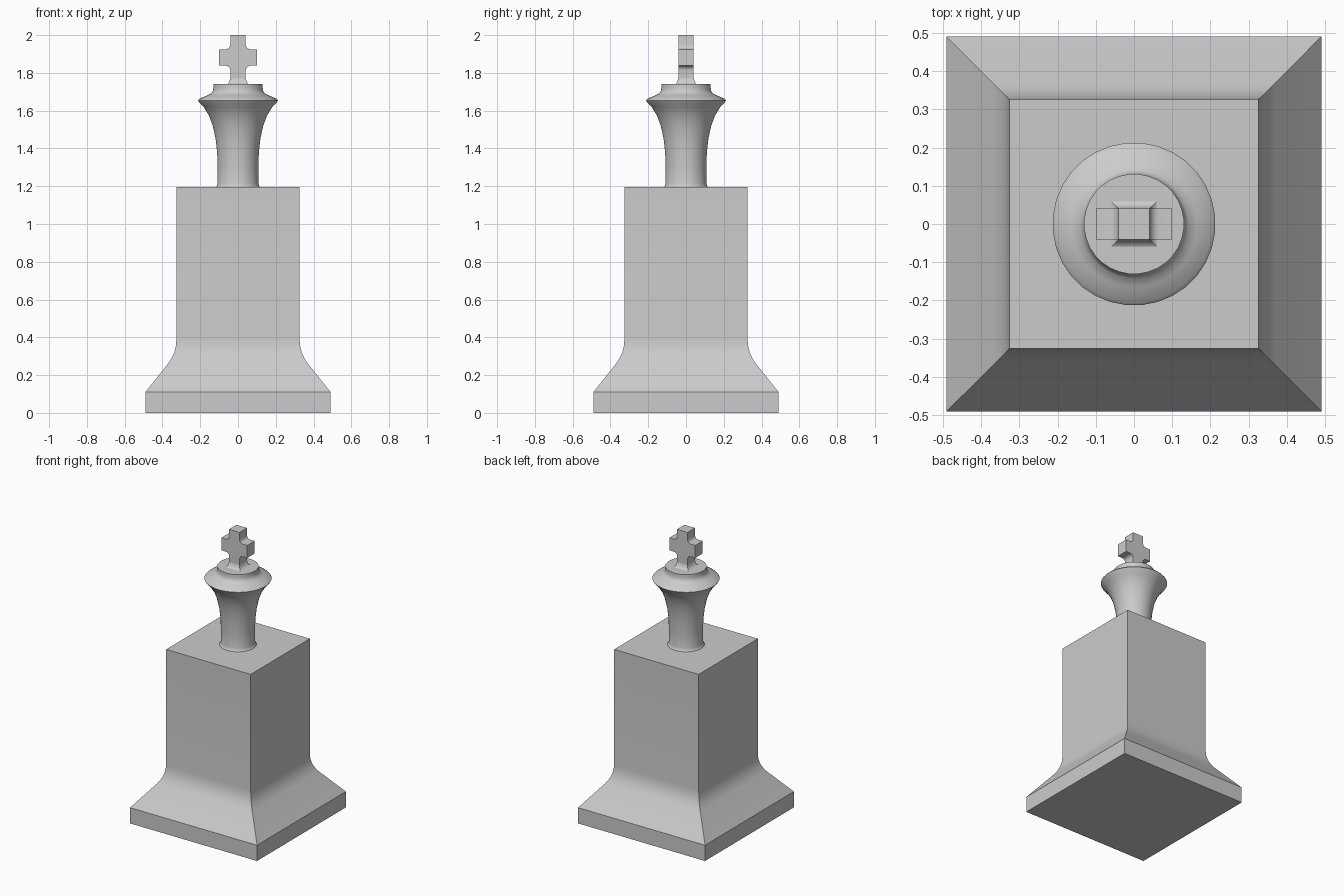
import bpy, bmesh, math

cube = bpy.data.objects.get("Cube")
if cube:
    bpy.data.objects.remove(cube, do_unlink=True)

stone = bpy.data.materials.new("light grey stone")
stone.use_nodes = True
GREY = (0.6, 0.6, 0.6, 1)
stone.diffuse_color = GREY
stone.node_tree.nodes["Principled BSDF"].inputs["Base Color"].default_value = GREY


def finish(name, bm, angle=35):
    """Turn a bmesh into a shaded object with the stone material."""
    bmesh.ops.recalc_face_normals(bm, faces=bm.faces)
    mesh = bpy.data.meshes.new(name)
    bm.to_mesh(mesh)
    bm.free()
    mesh.materials.append(stone)
    obj = bpy.data.objects.new(name, mesh)
    bpy.context.collection.objects.link(obj)
    bpy.ops.object.select_all(action='DESELECT')
    obj.select_set(True)
    bpy.context.view_layer.objects.active = obj
    bpy.ops.object.shade_smooth_by_angle(angle=math.radians(angle))
    return obj


def loft(name, profile, sides):
    """Stack regular rings along z; four sides gives squares by half width."""
    bm = bmesh.new()
    grow = math.sqrt(2) if sides == 4 else 1
    rings = []
    for r, z in profile:
        turns = [2 * math.pi * (i + 0.5) / sides for i in range(sides)]
        rings.append([bm.verts.new((r * grow * math.cos(t), r * grow * math.sin(t), z)) for t in turns])
    for low, high in zip(rings, rings[1:]):
        for i in range(sides):
            j = (i + 1) % sides
            bm.faces.new((low[i], low[j], high[j], high[i]))
    bm.faces.new(rings[0])
    bm.faces.new(rings[-1])
    return finish(name, bm)


# Square pedestal with a flared foot
loft("pedestal", [(0.49, 0), (0.49, 0.11), (0.367, 0.265), (0.35, 0.292), (0.337, 0.322),
                  (0.329, 0.355), (0.326, 0.39), (0.326, 1.195)], 4)

# Turned body with a wide rim and a collar
loft("body", [(0.122, 1.19), (0.113, 1.2), (0.109, 1.215), (0.108, 1.3), (0.111, 1.38),
              (0.119, 1.45), (0.134, 1.52), (0.155, 1.575), (0.183, 1.62), (0.207, 1.645),
              (0.213, 1.655), (0.205, 1.664), (0.165, 1.68), (0.142, 1.692), (0.134, 1.704),
              (0.131, 1.72), (0.131, 1.74)], 32)

# Flared foot of the cross
POST, ARM, DEPTH = 0.041, 0.1, 0.041
loft("cross_foot", [(0.062, 1.738), (0.053, 1.743), (0.046, 1.752), (POST, 1.772)], 4)

# Cross with rounded inner corners
ARM_LOW, ARM_HIGH, FILLET, STEPS = 1.838, 1.925, 0.024, 4


def corner(z, sign):
    """Concave fillet from the post out to the arm edge."""
    pts = []
    for k in range(STEPS + 1):
        a = math.pi / 2 * k / STEPS
        pts.append((POST + FILLET * (1 - math.cos(a)), z + sign * FILLET * (1 - math.sin(a))))
    return pts


half = [(POST, 1.772)] + corner(ARM_LOW, -1) + [(ARM, ARM_LOW), (ARM, ARM_HIGH)]
half += corner(ARM_HIGH, 1)[::-1] + [(POST, 2.0)]
outline = half + [(-x, z) for x, z in reversed(half)]
bm = bmesh.new()
face = bm.faces.new([bm.verts.new((x, -DEPTH, z)) for x, z in outline])
side = bmesh.ops.extrude_face_region(bm, geom=[face])
bmesh.ops.translate(bm, vec=(0, 2 * DEPTH, 0),
                    verts=[v for v in side["geom"] if isinstance(v, bmesh.types.BMVert)])
finish("cross", bm)
